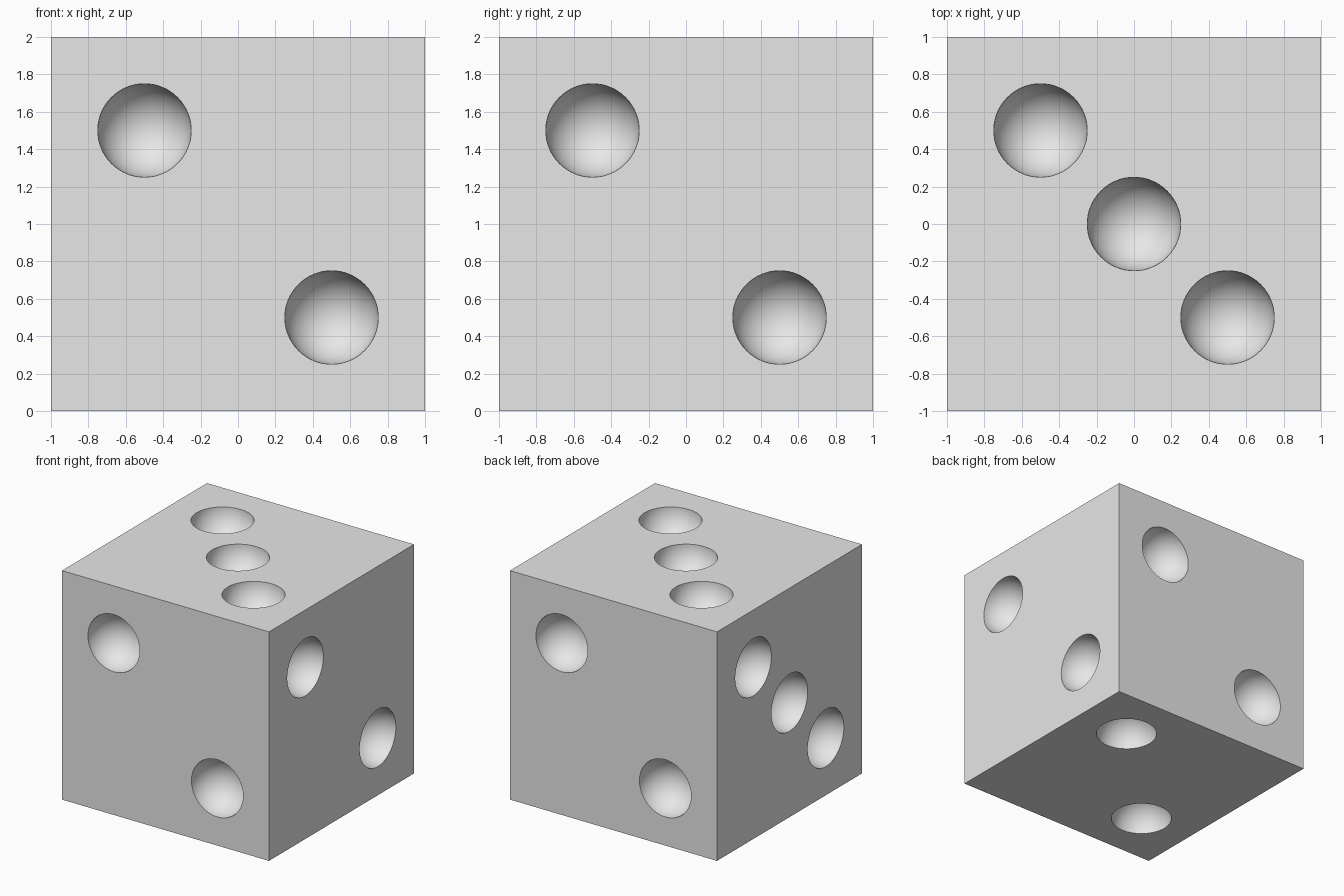
import bpy
import bmesh
from mathutils import Matrix, Vector

if "Cube" in bpy.data.objects:
    bpy.data.objects.remove(bpy.data.objects["Cube"], do_unlink=True)

PIP_RADIUS = 0.25
CENTRE = Vector((0, 0, 1))

grey = bpy.data.materials.new("plain_grey")
grey.use_nodes = True
colour = (0.8, 0.8, 0.8, 1)
grey.diffuse_color = colour
grey.node_tree.nodes["Principled BSDF"].inputs["Base Color"].default_value = colour


def make_object(name, bm):
    mesh = bpy.data.meshes.new(name)
    bm.to_mesh(mesh)
    bm.free()
    mesh.materials.append(grey)
    obj = bpy.data.objects.new(name, mesh)
    bpy.context.collection.objects.link(obj)
    return obj


# Solid cube body
bm = bmesh.new()
bmesh.ops.create_cube(bm, size=2, matrix=Matrix.Translation(CENTRE))
body = make_object("dice_body", bm)

# Each face: outward direction, diagonal step between pips, pip positions
TWO, THREE = (-1, 1), (-1, 0, 1)
FACES = [
    ((0, -1, 0), (0.5, 0, -0.5), TWO),     # front
    ((0, 1, 0), (0.5, 0, 0.5), TWO),       # back
    ((1, 0, 0), (0, 0.5, -0.5), TWO),      # right-hand side
    ((-1, 0, 0), (0, 0.5, 0.5), THREE),    # opposite side
    ((0, 0, 1), (0.5, -0.5, 0), THREE),    # top
    ((0, 0, -1), (0.5, 0.5, 0), TWO),      # bottom
]

# Spheres that hollow out the pips, poles along the face direction
bm = bmesh.new()
for normal, step, pips in FACES:
    turn = Vector((0, 0, 1)).rotation_difference(Vector(normal)).to_matrix().to_4x4()
    for k in pips:
        place = Matrix.Translation(CENTRE + Vector(normal) + k * Vector(step))
        bmesh.ops.create_uvsphere(bm, u_segments=64, v_segments=33,
                                  radius=PIP_RADIUS, matrix=place @ turn)
cutter = make_object("pip_cutter", bm)
cutter.hide_render = True

# Cut the pips, then drop the cutter
cut = body.modifiers.new("pips", 'BOOLEAN')
cut.operation = 'DIFFERENCE'
cut.solver = 'EXACT'
cut.object = cutter
bpy.ops.object.select_all(action='DESELECT')
bpy.context.view_layer.objects.active = body
body.select_set(True)
bpy.ops.object.modifier_apply(modifier=cut.name)
bpy.data.objects.remove(cutter, do_unlink=True)

# Smooth hollows with crisp rims and cube edges
bpy.ops.object.shade_smooth_by_angle()
